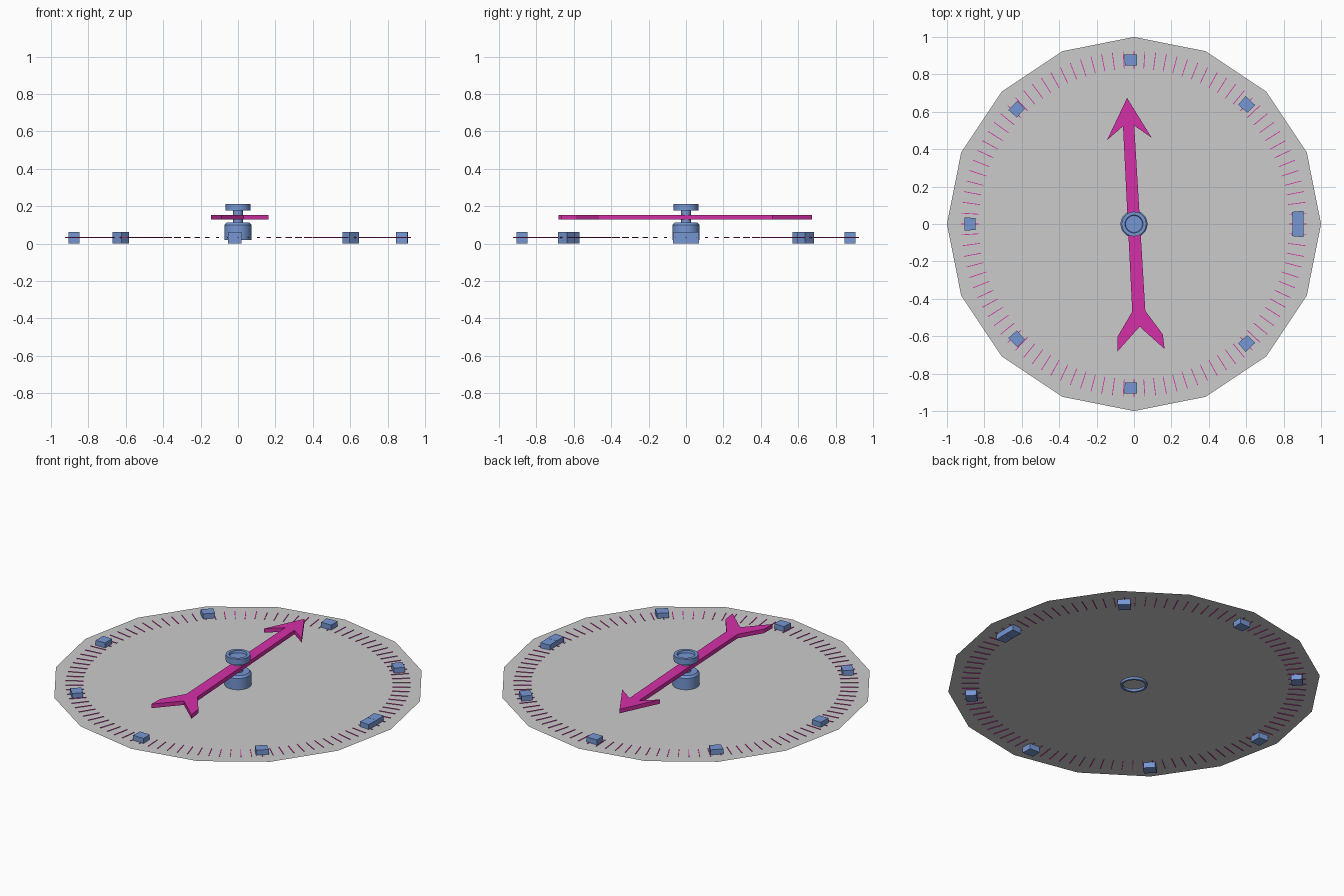
import bpy, bmesh
from math import cos, sin, pi, radians

if "Cube" in bpy.data.objects:
    bpy.data.objects.remove(bpy.data.objects["Cube"])

DISC_Z = 0.033


def material(name, color):
    m = bpy.data.materials.new(name)
    m.diffuse_color = color
    m.use_nodes = True
    m.node_tree.nodes["Principled BSDF"].inputs["Base Color"].default_value = m.diffuse_color
    return m


BLUE = material("blue", (0.18, 0.31, 0.65, 1))
PINK = material("pink", (0.66, 0.03, 0.39, 1))


def finish(name, bm, mat=None, recalc=True):
    if recalc:
        bmesh.ops.recalc_face_normals(bm, faces=bm.faces)
    mesh = bpy.data.meshes.new(name)
    bm.to_mesh(mesh)
    bm.free()
    obj = bpy.data.objects.new(name, mesh)
    bpy.context.collection.objects.link(obj)
    if mat:
        mesh.materials.append(mat)
    return obj


def prism(bm, outline, z0, z1):
    """Closed prism from a flat outline."""
    low = [bm.verts.new((x, y, z0)) for x, y in outline]
    top = [bm.verts.new((x, y, z1)) for x, y in outline]
    bm.faces.new(low[::-1])
    bm.faces.new(top)
    n = len(low)
    for i in range(n):
        j = (i + 1) % n
        bm.faces.new((low[i], low[j], top[j], top[i]))


def radial_block(bm, angle, r0, r1, half0, half1, z0, z1):
    """Block along a radius, half0/half1 are its inner/outer half widths."""
    c, s = cos(angle), sin(angle)
    local = [(r0, -half0), (r1, -half1), (r1, half1), (r0, half0)]
    prism(bm, [(u * c - v * s, u * s + v * c) for u, v in local], z0, z1)


# Thin sixteen-sided dial plate
bm = bmesh.new()
bm.faces.new([bm.verts.new((cos(i * pi / 8), sin(i * pi / 8), DISC_Z)) for i in range(16)])
finish("dial_plate", bm, recalc=False)

# Fine scale marks
bm = bmesh.new()
for i in range(100):
    radial_block(bm, i * 2 * pi / 100, 0.83, 0.925, 0.002, 0.002, DISC_Z - 0.003, DISC_Z + 0.003)
finish("minor_ticks", bm, PINK)

# Nine large marks, the first and last meeting at the right
step = 2 * pi / 81
bm = bmesh.new()
for i in range(0, 81, 10):
    radial_block(bm, (i + 0.5) * step, 0.847, 0.907, 0.032, 0.035, 0.0, 0.063)
finish("major_marks", bm, BLUE)

# Arrow pointer, mirrored half outline
half = [(0.12, 0.455), (0.03, 0.525), (0.035, -0.467), (0.121, -0.597), (0.127, -0.677)]
outline = [(0, 0.675)] + half + [(0, -0.55)] + [(-x, y) for x, y in reversed(half)]
bm = bmesh.new()
prism(bm, outline, 0.128, 0.152)
pointer = finish("pointer", bm, PINK)
pointer.rotation_euler.z = radians(3.15)


# Turned hub: open base, stem and recessed cap
def lathe(name, profile, sides=32):
    bm = bmesh.new()
    rings = []
    for r, z in profile:
        if r == 0:
            rings.append([bm.verts.new((0, 0, z))] * sides)
        else:
            rings.append([bm.verts.new((r * cos(2 * pi * i / sides), r * sin(2 * pi * i / sides), z))
                          for i in range(sides)])
    for a, b in zip(rings, rings[1:]):
        for i in range(sides):
            j = (i + 1) % sides
            bm.faces.new(list(dict.fromkeys((a[i], a[j], b[j], b[i]))))
    obj = finish(name, bm, BLUE, recalc=False)
    bpy.ops.object.select_all(action='DESELECT')
    obj.select_set(True)
    bpy.context.view_layer.objects.active = obj
    bpy.ops.object.shade_smooth_by_angle(angle=radians(30))
    return obj


lathe("hub", [(0.06, 0.033), (0.06, 0.02), (0.072, 0.02), (0.072, 0.1), (0.062, 0.112),
              (0.026, 0.112), (0.026, 0.176), (0.066, 0.176), (0.066, 0.211),
              (0.048, 0.211), (0.045, 0.198), (0, 0.198)])
